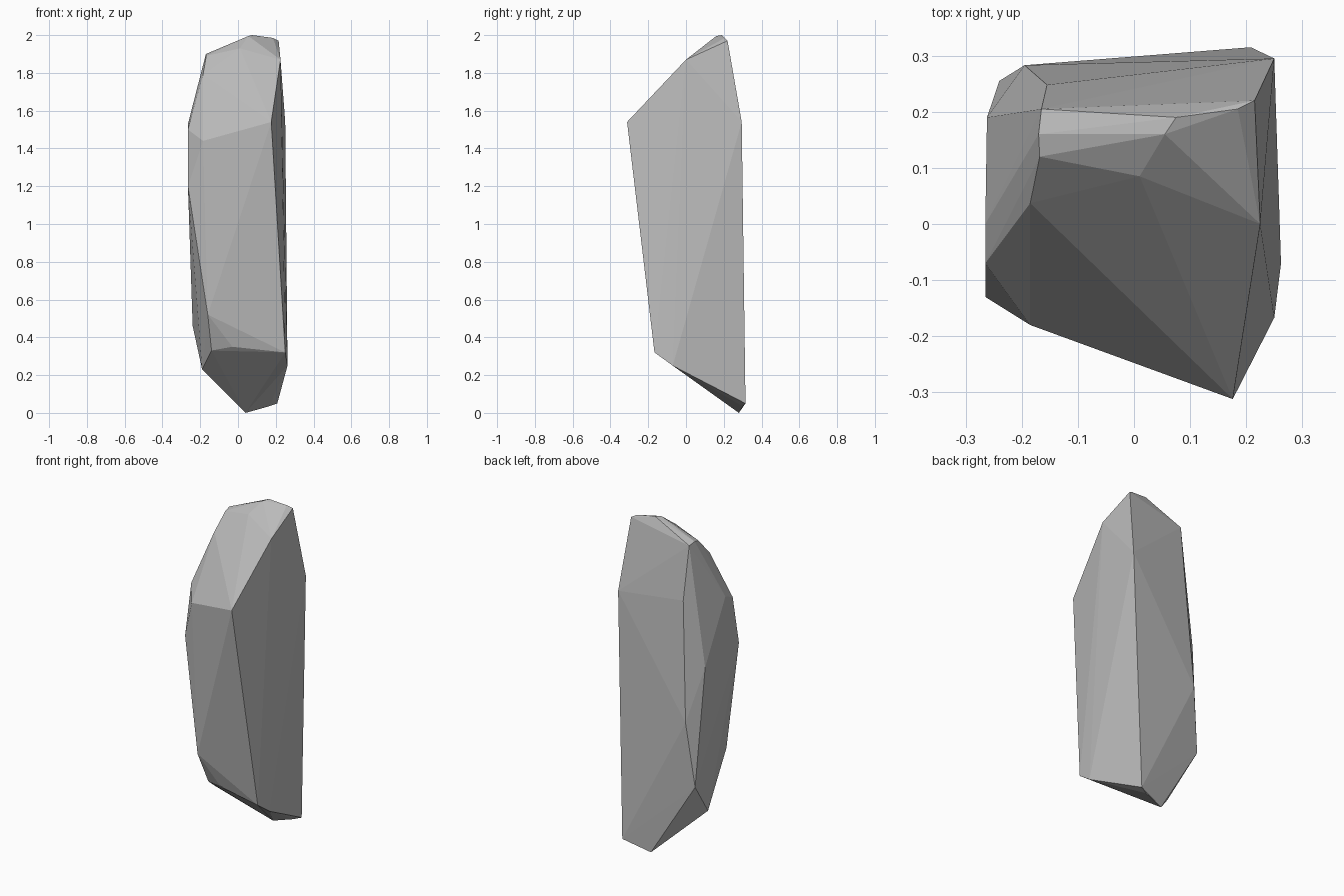
import bpy
import bmesh

# Remove the default cube only
default_cube = bpy.data.objects.get("Cube")
if default_cube:
    bpy.data.objects.remove(default_cube, do_unlink=True)


def make_material(name, colour):
    """One flat colour, visible both in the viewport and in a render."""
    material = bpy.data.materials.new(name)
    material.use_nodes = True
    material.diffuse_color = colour
    shader = material.node_tree.nodes["Principled BSDF"]
    shader.inputs["Base Color"].default_value = colour
    shader.inputs["Roughness"].default_value = 0.9
    return material


def make_chiselled_stone(name, corner_groups, material):
    """Wrap a tight faceted skin around groups of chipped corners."""
    bm = bmesh.new()
    for corners in corner_groups.values():
        for corner in corners:
            bm.verts.new(corner)
    hull = bmesh.ops.convex_hull(bm, input=bm.verts[:])

    # Drop any corner that ended up inside the skin
    inside = {item for item in hull["geom_interior"] + hull["geom_unused"]
              if isinstance(item, bmesh.types.BMVert) and item.is_valid}
    bmesh.ops.delete(bm, geom=list(inside), context="VERTS")
    bmesh.ops.recalc_face_normals(bm, faces=bm.faces[:])
    for face in bm.faces:
        face.smooth = False

    mesh = bpy.data.meshes.new(name)
    bm.to_mesh(mesh)
    bm.free()
    mesh.materials.append(material)
    stone = bpy.data.objects.new(name, mesh)
    bpy.context.collection.objects.link(stone)
    return stone


# Corners of the standing stone, from the crest down to the foot
stone_corners = {
    "crest": [(.075, .19, 2), (.055, .16, 1.995), (.185, .205, 1.985),
              (.215, .22, 1.97), (.01, .085, 1.93)],
    "left_chamfer": [(-.165, .205, 1.89), (-.17, .16, 1.9),
                     (-.168, .12, 1.89), (-.185, .037, 1.79)],
    "shoulder": [(.225, 0, 1.87), (.176, -.312, 1.54), (-.185, -.18, 1.44),
                 (.25, .295, 1.54), (-.155, .248, 1.57)],
    "flank": [(-.265, 0, 1.53), (-.265, -.07, 1.5), (-.265, -.13, 1.2),
              (-.262, .19, 1.17), (-.195, .283, .85)],
    "lower_edge": [(-.16, -.16, .52), (-.24, .255, .46), (-.14, -.085, .33),
                   (-.03, -.13, .35), (.25, -.167, .32), (.262, -.07, .25),
                   (-.19, .06, .23)],
    "foot": [(.208, .315, .05), (.165, .3, .035), (.04, .28, 0)],
}

stone_grey = make_material("stone grey", (.5, .5, .5, 1))
make_chiselled_stone("standing_stone", stone_corners, stone_grey)
